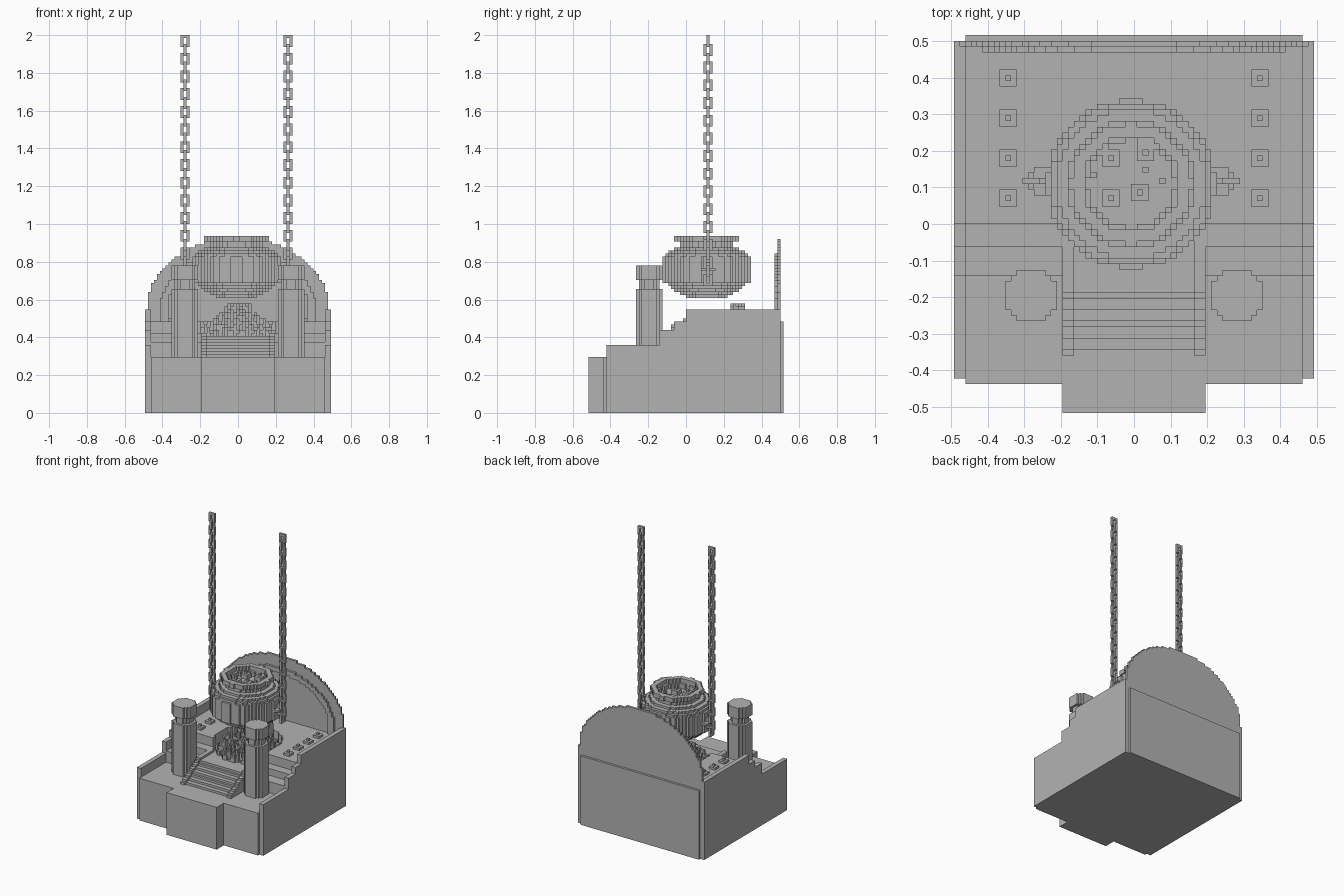
import bpy, math, random
from mathutils import Vector

random.seed(4)
V = 1 / 64          # edge length of one block

old = bpy.data.objects.get("Cube")
if old:
    bpy.data.objects.remove(old)

stone = bpy.data.materials.new("grey_stone")
stone.use_nodes = True
stone.diffuse_color = (0.45, 0.45, 0.45, 1)
stone.node_tree.nodes["Principled BSDF"].inputs["Base Color"].default_value = stone.diffuse_color


def blocks(name, cells):
    """Make one object from a set of block cells, keeping only the outer faces."""
    verts, faces = {}, []
    for c in cells:
        for axis in range(3):
            for side in (0, 1):
                n = list(c)
                n[axis] += 2 * side - 1
                if tuple(n) in cells:
                    continue
                ring = []
                for a, b in ((0, 0), (1, 0), (1, 1), (0, 1)):
                    p = list(c)
                    p[axis] += side
                    p[(axis + 1) % 3] += a
                    p[(axis + 2) % 3] += b
                    ring.append(verts.setdefault(tuple(p), len(verts)))
                faces.append(ring if side else ring[::-1])
    mesh = bpy.data.meshes.new(name)
    mesh.from_pydata([Vector((x - 0.5, y, z)) * V for x, y, z in verts], [], faces)
    mesh.materials.append(stone)
    obj = bpy.data.objects.new(name, mesh)
    bpy.context.collection.objects.link(obj)
    return obj


def box(x0, x1, y0, y1, z0, z1):
    return {(x, y, z) for x in range(x0, x1) for y in range(y0, y1) for z in range(z0, z1)}


def disc(cx, cy, z, r, hole=0):
    """Flat round layer; cx and cy are in cell-corner units."""
    n = math.ceil(r) + 1
    return {(x, y, z)
            for x in range(math.floor(cx) - n, math.ceil(cx) + n)
            for y in range(math.floor(cy) - n, math.ceil(cy) + n)
            if hole <= math.hypot(x + 0.5 - cx, y + 0.5 - cy) < r}


def floor_height(y):
    return 19 if y < -9 else 24 if y < -4 else 27 if y < 0 else 31


def base_height(x, y):
    ax = abs(x)
    if y >= 32:                                  # back plinth
        return 31 if ax <= 29 else 0
    if y < -28:                                  # landing of the stairs
        return 19 if ax <= 12 else 0
    if ax >= 30:                                 # side parapets
        return 0 if y < -27 else floor_height(y) + 4
    if math.hypot(x, y - 6.5) < 14:              # round pit
        return 26
    if ax <= 12 and y < 0:                       # stairs and their kerbs
        step = 19 + max(0, min(7, (y + 24) * 7 // 12))
        return step if ax <= 10 else max(floor_height(y), step + (y > -24))
    return floor_height(y)


# Terraced base
blocks("terraced_base", {(x, y, z) for x in range(-31, 32) for y in range(-33, 33)
                         for z in range(base_height(x, y))})

# Heap of coals in the pit
heap = set()
for x in range(-12, 13):
    for y in range(-6, 20):
        r = math.hypot(x, y - 6.5) / 13
        if r < 1:
            top = 26 + int(random.random() * (3 + 7 * (1 - r * r)))
            if abs(x) <= 4 and y >= 15:
                top = random.randint(33, 37)
            heap |= box(x, x + 1, y, y + 1, 26, min(top, 37))
blocks("coal_heap", heap)

# Small square floor studs
for side, label in ((-1, "right"), (1, "left")):
    for i in range(4):
        x, y = side * 22, 4 + 7 * i
        blocks(f"floor_stud_{label}_{i + 1}",
               box(x - 1, x + 2, y - 1, y + 2, 31, 32) | box(x, x + 1, y, y + 1, 32, 33))

# Front pillars with neck and cap
for side, label in ((-1, "right"), (1, "left")):
    pillar = set()
    for z in range(19, 50):
        r = 4.75 if z < 42 or z >= 45 else 3.2
        pillar |= disc(side * 18 + 0.5, -12.5, z, r)
    blocks(f"front_pillar_{label}", pillar)


# Rounded back wall with a raised arch band
def arch(y, a, b):
    return {(x, y, z) for x in range(-31, 32) for z in range(31, 60)
            if (x / a) ** 2 + (max(0, z + 0.5 - 35) / b) ** 2 < 1}


blocks("back_arch", arch(31, 31, 24.2))
blocks("arch_band", arch(30, 26.5, 19.2) - arch(30, 24, 16.8))

# Hanging pot, stacked from round layers
CX, CY = 0, 7
foot = (7.5, 9.2, 11, 12.5, 13.5)
shoulder = (14.2, 13.2, 11.2)
radii = foot + (14.7,) * 9 + shoulder + (8.9, 8.9, 10.6, 10.6)
pot = set()
for i, r in enumerate(radii):
    z = 39 + i
    pot |= disc(CX, CY, z, r, 0 if z < 56 else 7.6 if z < 58 else 8.5)
blocks("hanging_pot", pot)

# Embers in the pot
embers = set()
for x, y in ((-4, 11), (2, 12), (-4, 4), (1, 5)):
    embers |= box(x - 1, x + 2, y - 1, y + 2, 56, 58) | box(x, x + 1, y, y + 1, 58, 59)
for x, y in ((-7, 8), (2, 9), (5, 7)):
    embers |= box(x, x + 1, y, y + 1, 56, 57)
blocks("pot_embers", embers)

# Pot ears and chains of alternating links
for x, step, label in ((-18, 1, "right"), (17, -1, "left")):
    lo, hi = sorted((x + step, x + 4 * step))
    blocks(f"pot_ear_{label}",
           box(lo, hi + 1, 7, 8, 46, 51) | box(lo, hi + 1, 5, 10, 48, 49))
    chain = set()
    for i, z in enumerate(range(124, 42, -3)):
        if i % 2:
            chain |= box(x, x + 1, 6, 9, z, z + 4) - box(x, x + 1, 7, 8, z + 1, z + 3)
        else:
            chain |= box(x - 1, x + 2, 7, 8, z, z + 4) - box(x, x + 1, 7, 8, z + 1, z + 3)
    blocks(f"chain_{label}", chain)
